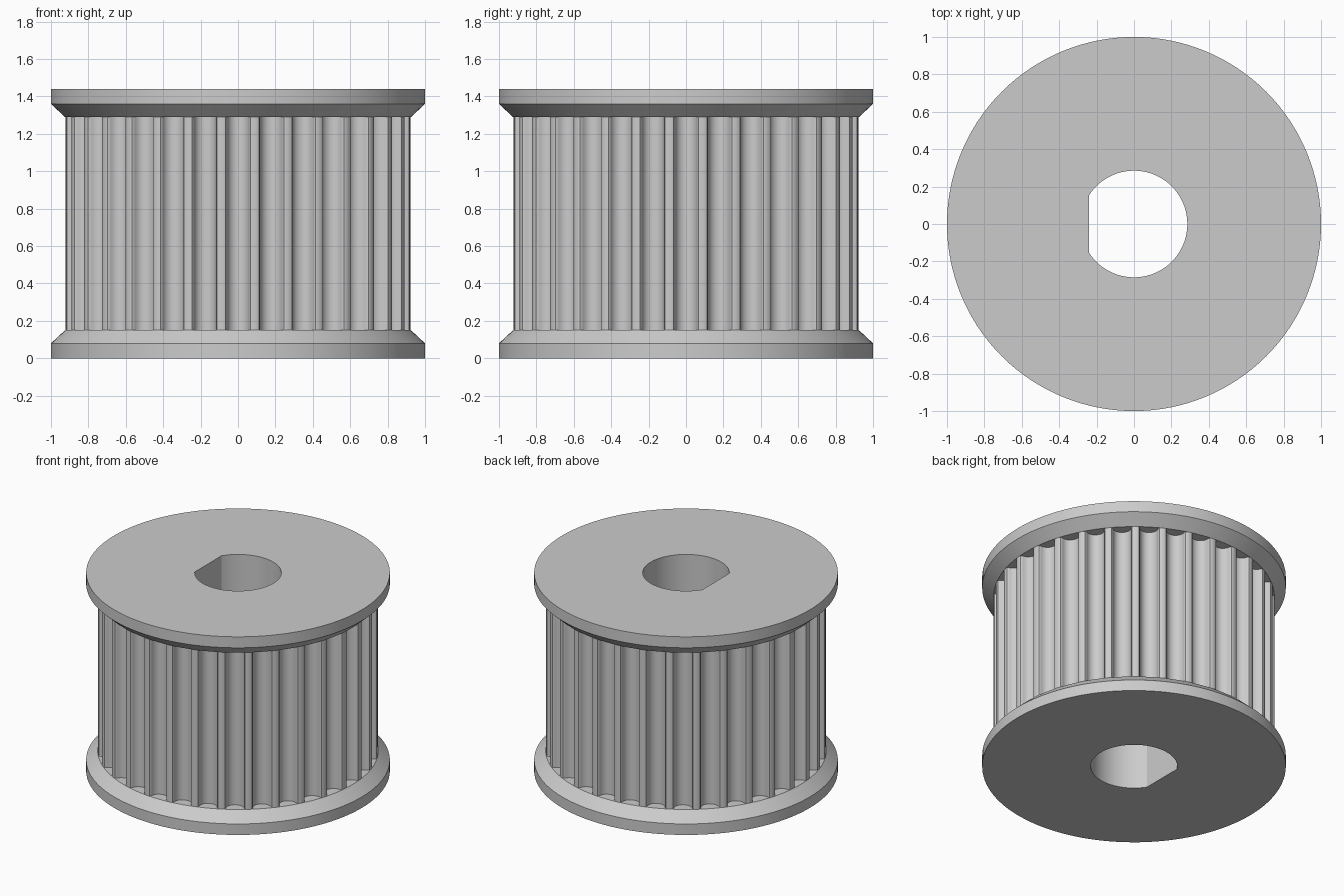
import bpy
import bmesh
from math import sin, cos, pi, tau, acos, sqrt, radians

if "Cube" in bpy.data.objects:
    bpy.data.objects.remove(bpy.data.objects["Cube"], do_unlink=True)

# Main dimensions
HEIGHT, RIM, CORE = 1.44, 1.0, 0.925
RIM_TOP, FLANGE_TOP = 0.08, 0.15
BORE, FLAT = 0.285, 0.24
TEETH = 32

# Half of one belt groove: sideways offset, depth
GROOVE = [(0.077, 0), (0.067, 0.0035), (0.061, 0.012), (0.059, 0.022),
          (0.056, 0.032), (0.052, 0.041), (0.046, 0.050), (0.037, 0.059),
          (0.025, 0.066), (0.013, 0.070), (0, 0.071)]

metal = bpy.data.materials.new("light grey metal")
metal.use_nodes = True
GREY = (0.6, 0.6, 0.6, 1)
metal.diffuse_color = GREY
metal.node_tree.nodes["Principled BSDF"].inputs["Base Color"].default_value = GREY

# Shared angles, with the two corners of the D-shaped bore included exactly
corner = acos(FLAT / BORE)
ANGLES = sorted([tau * i / 128 for i in range(128)] + [pi - corner, pi + corner])


def circle(r):
    return [(r * cos(a), r * sin(a)) for a in ANGLES]


def d_bore():
    points = []
    for a in ANGLES:
        r = min(BORE, FLAT / -cos(a)) if cos(a) < -0.1 else BORE
        points.append((r * cos(a), r * sin(a)))
    return points


def toothed_outline():
    half = GROOVE[0][0]
    seat = sqrt(CORE ** 2 - half ** 2)
    groove = [(-t, d) for t, d in GROOVE] + [(t, d) for t, d in GROOVE[-2::-1]]
    points = []
    for k in range(TEETH):
        a = tau * k / TEETH
        for t, d in groove:
            r = seat - d
            points.append((r * cos(a) - t * sin(a), r * sin(a) + t * cos(a)))
        # middle of the land between two grooves
        m = a + pi / TEETH
        points.append((CORE * cos(m), CORE * sin(m)))
    return points


def loft(bm, rings, closed=False):
    """Join stacked (outline, z) rings with quads."""
    loops = [[bm.verts.new((x, y, z)) for x, y in outline] for outline, z in rings]
    pairs = list(zip(loops, loops[1:]))
    if closed:
        pairs.append((loops[-1], loops[0]))
    for a, b in pairs:
        for i in range(len(a)):
            j = (i + 1) % len(a)
            bm.faces.new((a[i], a[j], b[j], b[i]))


def finish(bm, name):
    mesh = bpy.data.meshes.new(name)
    bm.to_mesh(mesh)
    bm.free()
    mesh.materials.append(metal)
    ob = bpy.data.objects.new(name, mesh)
    bpy.context.collection.objects.link(ob)
    bpy.ops.object.select_all(action='DESELECT')
    ob.select_set(True)
    bpy.context.view_layer.objects.active = ob
    bpy.ops.object.shade_smooth_by_angle(angle=radians(28))


# Flanges: straight rim, then a bevel down to the core; the top one is mirrored
for name, top in (("bottom_flange", False), ("top_flange", True)):
    bm = bmesh.new()
    loft(bm, [(d_bore(), 0), (circle(RIM), 0), (circle(RIM), RIM_TOP),
              (circle(CORE), FLANGE_TOP), (d_bore(), FLANGE_TOP)], closed=True)
    if top:
        for v in bm.verts:
            v.co.z = HEIGHT - v.co.z
        bmesh.ops.reverse_faces(bm, faces=bm.faces[:])
    finish(bm, name)

# Toothed core: grooved outer wall and the bore wall
low, high = FLANGE_TOP, HEIGHT - FLANGE_TOP
bm = bmesh.new()
loft(bm, [(toothed_outline(), low), (toothed_outline(), high)])
loft(bm, [(d_bore(), high), (d_bore(), low)])
finish(bm, "toothed_core")
